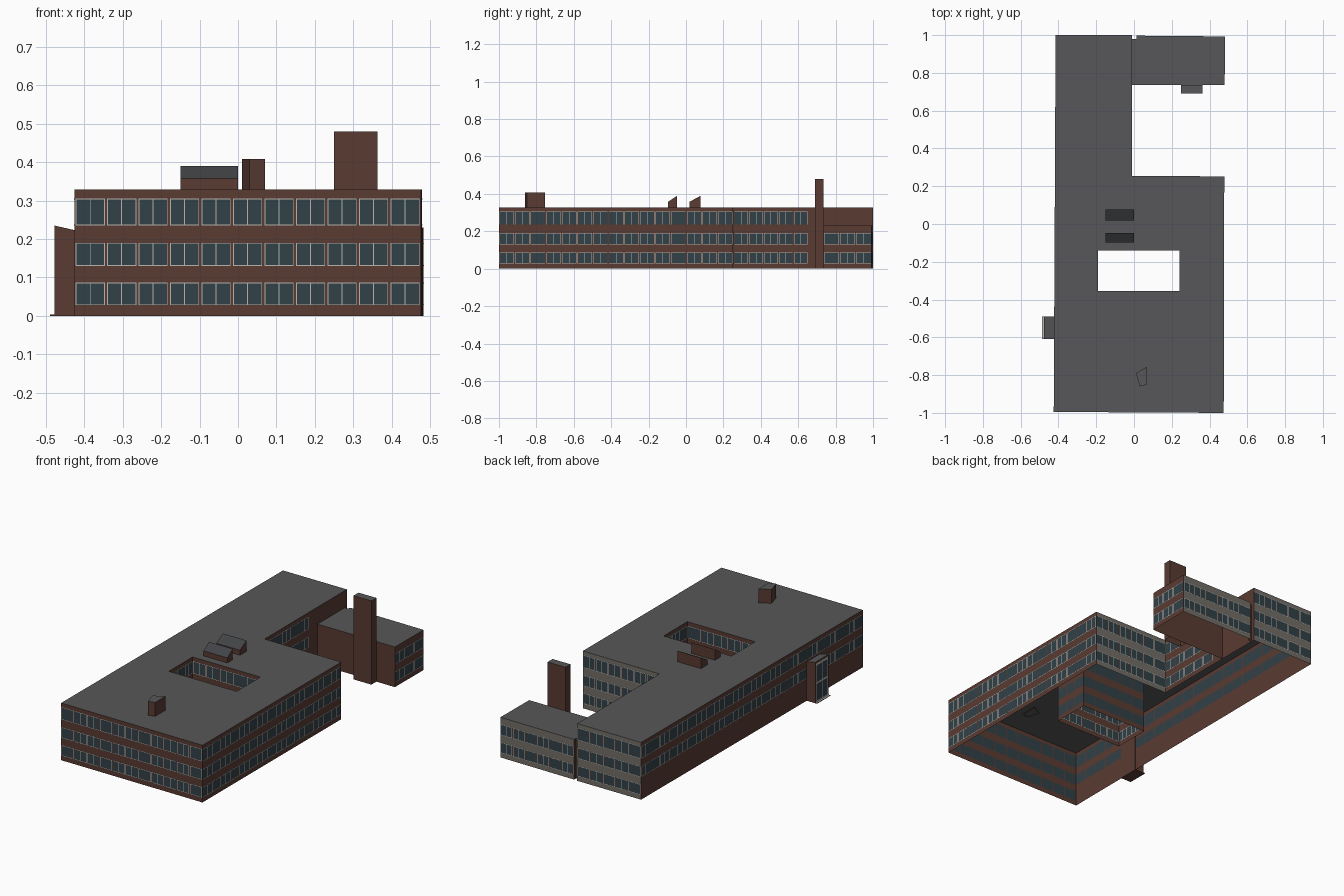
import bpy, bmesh
from mathutils import Vector

if "Cube" in bpy.data.objects:
    bpy.data.objects.remove(bpy.data.objects["Cube"])

COLORS = {
    "brick": (0.10, 0.043, 0.032, 1), "concrete": (0.17, 0.155, 0.135, 1),
    "roofing": (0.095, 0.096, 0.1, 1), "glass": (0.03, 0.052, 0.065, 1),
    "frame": (0.5, 0.47, 0.43, 1), "dark_roofing": (0.055, 0.057, 0.062, 1),
}
MATS = {}
for n, c in COLORS.items():
    MATS[n] = bpy.data.materials.new(n)
    MATS[n].diffuse_color = c


def finish(name, bm, mats):
    me = bpy.data.meshes.new(name)
    bm.to_mesh(me)
    bm.free()
    for m in mats:
        me.materials.append(MATS[m])
    ob = bpy.data.objects.new(name, me)
    bpy.context.collection.objects.link(ob)
    return ob


ROWS = [(0.028, 0.087), (0.13, 0.19), (0.235, 0.305)]
TOP, LOW = 0.328, 0.23
PARTS = ["brick", "concrete", "glass", "frame"]


def wall(bm, p, q, top, rows, band="brick", end=1.0):
    """Flat wall from p to q (outside on the right) with rows of paired windows."""
    p, q = Vector((*p, 0)), Vector((*q, 0))
    length = (q - p).length
    d = (q - p) / length
    out = Vector((d.y, -d.x, 0))

    def quad(mat, a, b, z0, z1, off=0.0):
        vs = [bm.verts.new(p + d * s + out * off + Vector((0, 0, z)))
              for s, z in ((a, z0), (b, z0), (b, z1), (a, z1))]
        bm.faces.new(vs).material_index = PARTS.index(mat)

    run = length * end
    count = max(1, round(run / 0.0815))
    step = run / count
    z = 0
    for z0, z1 in rows:
        quad(band, 0, length, z, z0)
        if end < 1:
            quad(band, run, length, z0, z1)
        for i in range(count):
            a, b = i * step + 0.003, (i + 1) * step - 0.003
            quad("brick", a - 0.003, a, z0, z1)
            quad("brick", b, b + 0.003, z0, z1)
            quad("glass", a, b, z0, z1)
            # light frame and central mullion
            w, m = 0.0022, (a + b) / 2
            for s in (a, m - w / 2, b - w):
                quad("frame", s, s + w, z0, z1, 0.001)
            for h in (z0, z1 - w):
                quad("frame", a, b, h, h + w, 0.001)
        z = z1
    quad(band, 0, length, z, top)


def roof(name, loops, z):
    bm = bmesh.new()
    edges = []
    for loop in loops:
        vs = [bm.verts.new((x, y, z)) for x, y in loop]
        edges += [bm.edges.new((vs[i - 1], vs[i])) for i in range(len(vs))]
    bmesh.ops.triangle_fill(bm, edges=edges, use_beauty=True, normal=(0, 0, 1))
    bmesh.ops.dissolve_limit(bm, angle_limit=0.01, verts=bm.verts[:], edges=bm.edges[:])
    finish(name, bm, ["roofing"])


def block(name, outline, tops, z0, top_mat="roofing", bottom=False):
    """Brick prism with an individual top height for each corner."""
    bm = bmesh.new()
    lo = [bm.verts.new((x, y, z0)) for x, y in outline]
    hi = [bm.verts.new((x, y, t)) for (x, y), t in zip(outline, tops)]
    for i in range(len(lo)):
        j = (i + 1) % len(lo)
        bm.faces.new((lo[i], lo[j], hi[j], hi[i]))
    bm.faces.new(hi).material_index = 1
    if bottom:
        bm.faces.new(lo[::-1])
    return finish(name, bm, ["brick", top_mat])


def rect(x0, x1, y0, y1):
    return [(x0, y0), (x1, y0), (x1, y1), (x0, y1)]


# Main L-shaped building with a courtyard
main = [(-0.425, -0.995), (0.475, -1), (0.478, 0.252), (-0.01, 0.255), (-0.01, 1), (-0.415, 1)]
court = rect(-0.19, 0.24, -0.355, -0.14)
bm = bmesh.new()
wall(bm, main[0], main[1], TOP, ROWS)
wall(bm, main[1], main[2], TOP, ROWS)
wall(bm, main[2], main[3], TOP, ROWS, "concrete")
wall(bm, main[3], (-0.01, 0.735), TOP, ROWS, end=0.83)
wall(bm, (-0.01, 0.735), main[4], TOP, [])
wall(bm, main[4], main[5], TOP, ROWS, "concrete")
wall(bm, main[5], main[0], TOP, ROWS[1:])
for i in range(4):
    wall(bm, court[i], court[i - 1], TOP, ROWS)
finish("main_building_walls", bm, PARTS)
roof("main_roof", [main, court], TOP)

# Lower rear wing, separated at the back by a narrow slot
wing = [(-0.01, 0.735), (0.48, 0.735), (0.482, 0.993), (0.012, 0.997), (0.012, 0.98), (-0.01, 0.98)]
bm = bmesh.new()
wall(bm, wing[0], wing[1], LOW, [])
wall(bm, wing[1], wing[2], LOW, ROWS[:2])
wall(bm, wing[2], wing[3], LOW, ROWS[:2], "concrete")
wall(bm, wing[3], wing[4], LOW, [])
wall(bm, wing[4], wing[5], LOW, [])
finish("rear_wing_walls", bm, PARTS)
roof("rear_wing_roof", [wing], LOW)

# Chimney
block("chimney", rect(0.25, 0.363, 0.69, 0.735), [0.48] * 4, 0)

# Entrance bay on the left side: brick cheeks, glazed front, sloping roof
block("entrance_bay", rect(-0.477, -0.42, -0.61, -0.49), [0.235, 0.222, 0.222, 0.235], 0)
bm = bmesh.new()
wall(bm, (-0.478, -0.497), (-0.478, -0.603), 0.225, [(0.01, 0.11), (0.115, 0.215)], "frame")
finish("entrance_glazing", bm, PARTS)
block("entrance_step", rect(-0.488, -0.42, -0.61, -0.49), [0.004] * 4, 0, "frame", True)

# Sloping skylights and the rooftop hut
for name, y0, y1 in (("front_skylight", -0.097, -0.048), ("rear_skylight", 0.018, 0.078)):
    block(name, rect(-0.15, 0.0, y0, y1), [0.357, 0.357, 0.39, 0.39], TOP, "dark_roofing")
block("rooftop_hut", [(0.03, -0.86), (0.07, -0.85), (0.07, -0.755), (0.01, -0.79)],
      [0.408] * 4, TOP - 0.003)

for m in bpy.data.materials:
    if m.users and not m.is_grease_pencil:
        m.use_nodes = True
        m.node_tree.nodes["Principled BSDF"].inputs["Base Color"].default_value = m.diffuse_color
